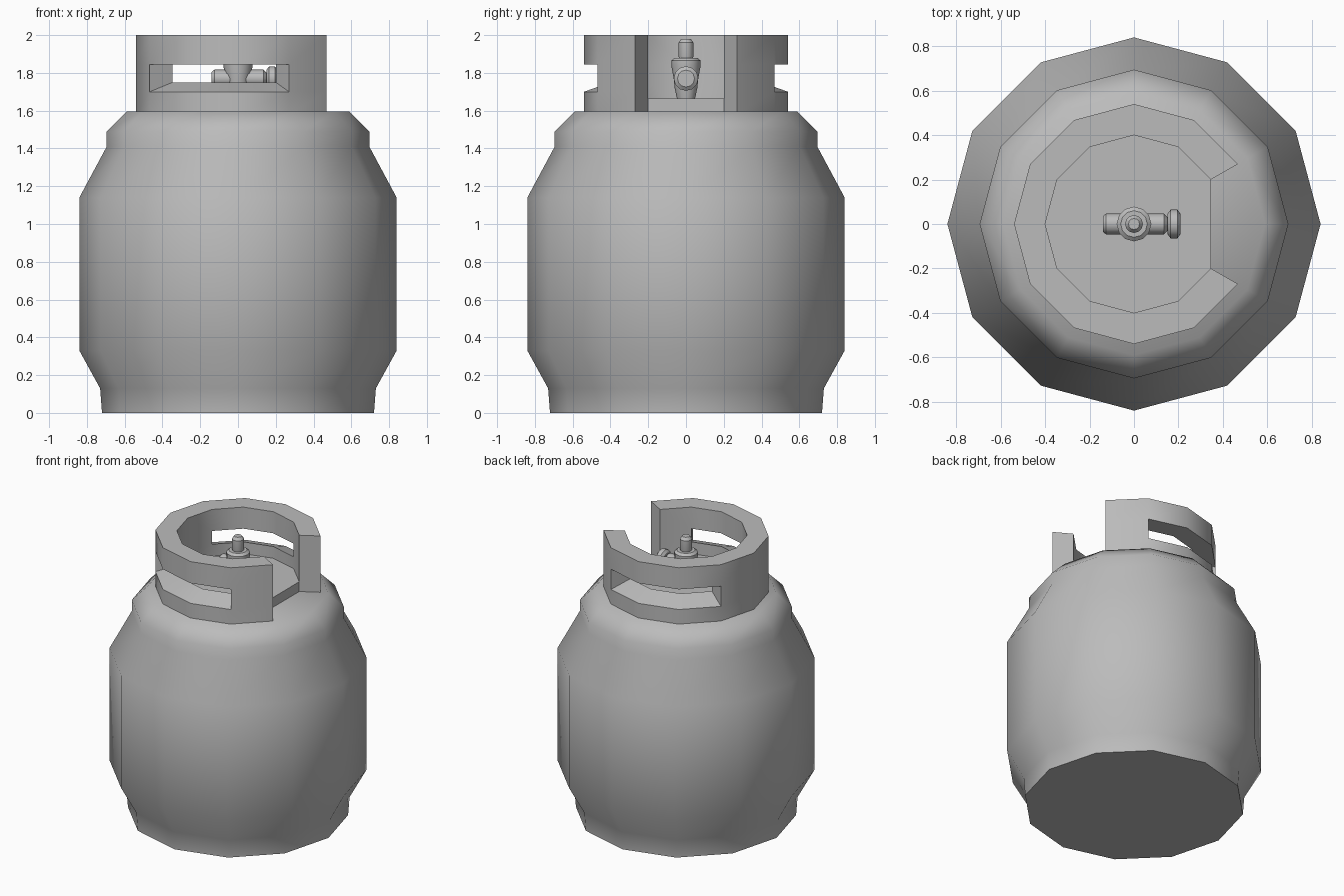
import bpy, bmesh
from math import sin, cos, pi, radians
from mathutils import Matrix

default = bpy.data.objects.get("Cube")
if default:
    bpy.data.objects.remove(default, do_unlink=True)

SIDES = 12
steel = bpy.data.materials.new("grey steel")
steel.use_nodes = True
steel.diffuse_color = (0.5, 0.5, 0.5, 1)
steel.node_tree.nodes["Principled BSDF"].inputs["Base Color"].default_value = (0.5, 0.5, 0.5, 1)


def finish(name, bm, angle=35):
    bmesh.ops.remove_doubles(bm, verts=bm.verts, dist=0.0001)
    bmesh.ops.recalc_face_normals(bm, faces=bm.faces)
    mesh = bpy.data.meshes.new(name)
    bm.to_mesh(mesh)
    bm.free()
    obj = bpy.data.objects.new(name, mesh)
    bpy.context.collection.objects.link(obj)
    mesh.materials.append(steel)
    bpy.ops.object.select_all(action='DESELECT')
    obj.select_set(True)
    bpy.context.view_layer.objects.active = obj
    bpy.ops.object.shade_smooth_by_angle(angle=radians(angle))
    return obj


def lathe(name, profile, sides=SIDES, matrix=Matrix(), angle=35):
    """Closed turned solid from (radius, height) points."""
    bm = bmesh.new()
    rings = [[bm.verts.new((r * cos(2 * pi * i / sides), r * sin(2 * pi * i / sides), z))
              for i in range(sides)] for r, z in profile]
    for low, high in zip(rings, rings[1:]):
        for i in range(sides):
            j = (i + 1) % sides
            bm.faces.new((low[i], low[j], high[j], high[i]))
    bm.faces.new(rings[0][::-1])
    bm.faces.new(rings[-1])
    bm.transform(matrix)
    return finish(name, bm, angle)


# Tank with foot, belly and shoulder
lathe("tank_body", [(0.72, 0), (0.73, 0.13), (0.84, 0.33), (0.84, 1.14),
                    (0.695, 1.41), (0.695, 1.49), (0.59, 1.595)], angle=50)

# Guard collar: open towards +x, a hand slot on the front and on the back
OUTER, INNER = 0.54, 0.40
outer_z = (1.58, 1.70, 1.845, 2.0)
inner_z = (1.58, 1.75, 1.845, 2.0)
slots = {3, 4, 5, 8, 9, 10}.intersection(range(SIDES))
slots = {2, 3, 4, 7, 8, 9}


def present(seg, level):
    return 1 <= seg <= 10 and 0 <= level <= 2 and not (level == 1 and seg in slots)


bm = bmesh.new()
grid = {}
for i in range(1, 12):
    a = 2 * pi * i / SIDES
    for k in range(4):
        grid[i, k, 0] = bm.verts.new((OUTER * cos(a), OUTER * sin(a), outer_z[k]))
        grid[i, k, 1] = bm.verts.new((INNER * cos(a), INNER * sin(a), inner_z[k]))


def quad(*keys):
    bm.faces.new([grid[key] for key in keys])


for s in range(1, 11):
    for k in range(3):
        if not present(s, k):
            continue
        for side in (0, 1):
            quad((s, k, side), (s + 1, k, side), (s + 1, k + 1, side), (s, k + 1, side))
        for edge, neighbour in ((s, s - 1), (s + 1, s + 1)):
            if not present(neighbour, k):
                quad((edge, k, 0), (edge, k, 1), (edge, k + 1, 1), (edge, k + 1, 0))
        for edge, neighbour in ((k, k - 1), (k + 1, k + 1)):
            if not present(s, neighbour):
                quad((s, edge, 0), (s + 1, edge, 0), (s + 1, edge, 1), (s, edge, 1))
finish("guard_collar", bm)

# Raised floor inside the collar, cut straight across the opening
bm = bmesh.new()
rim = [bm.verts.new((INNER * cos(2 * pi * i / SIDES), INNER * sin(2 * pi * i / SIDES), 1.58))
       for i in range(1, 12)]
floor = bm.faces.new(rim)
top = bmesh.ops.extrude_face_region(bm, geom=[floor])["geom"]
bmesh.ops.translate(bm, vec=(0, 0, 0.085),
                    verts=[v for v in top if isinstance(v, bmesh.types.BMVert)])
finish("collar_floor", bm)

# Valve: upright stem, cross pipe and round knob
lathe("valve_body", [(0.045, 1.65), (0.06, 1.72), (0.065, 1.77), (0.078, 1.84),
                     (0.078, 1.865), (0.06, 1.88)])
lathe("valve_stem", [(0.035, 1.87), (0.04, 1.89), (0.04, 1.96), (0.025, 1.98)])
sideways = Matrix.Translation((0, 0, 1.77)) @ Matrix.Rotation(pi / 2, 4, 'Y')
lathe("valve_pipe", [(0.035, -0.14), (0.047, -0.125), (0.047, 0.135), (0.025, 0.155),
                     (0.025, 0.17)], matrix=sideways)
lathe("valve_knob", [(0.045, 0.15), (0.065, 0.165), (0.065, 0.195), (0.045, 0.21)],
      matrix=sideways)
